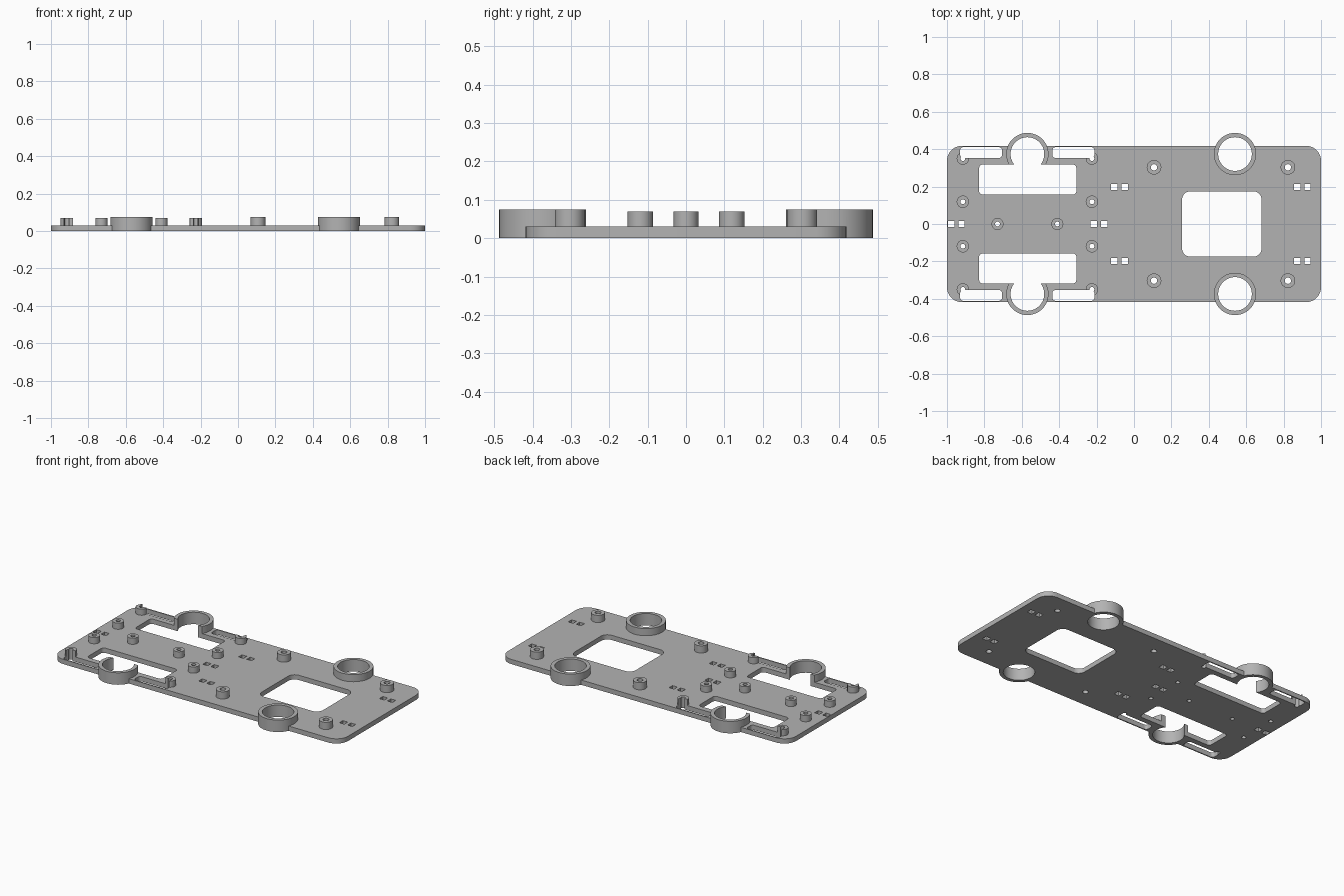
import bpy, bmesh, math

cube = bpy.data.objects.get("Cube")
if cube:
    bpy.data.objects.remove(cube, do_unlink=True)

PLATE_TOP, RING_TOP = 0.03, 0.075
RING_Y, RING_R, BORE_R = 0.374, 0.113, 0.09

grey = bpy.data.materials.new("plain grey")
grey.use_nodes = True
grey.diffuse_color = (0.45, 0.45, 0.45, 1)
grey.node_tree.nodes["Principled BSDF"].inputs["Base Color"].default_value = (0.45, 0.45, 0.45, 1)


def prism(name, outline, z0, z1):
    """Extrude a closed outline between two heights."""
    mesh = bpy.data.meshes.new(name)
    bm = bmesh.new()
    face = bm.faces.new([bm.verts.new((x, y, z0)) for x, y in outline])
    top = bmesh.ops.extrude_face_region(bm, geom=[face])["geom"]
    bmesh.ops.translate(bm, vec=(0, 0, z1 - z0),
                        verts=[v for v in top if isinstance(v, bmesh.types.BMVert)])
    bmesh.ops.recalc_face_normals(bm, faces=bm.faces)
    bm.to_mesh(mesh)
    bm.free()
    mesh.materials.append(grey)
    ob = bpy.data.objects.new(name, mesh)
    bpy.context.collection.objects.link(ob)
    return ob


def circle(x, y, r, n=48):
    return [(x + r * math.cos(math.tau * i / n), y + r * math.sin(math.tau * i / n))
            for i in range(n)]


def rounded(x0, x1, y0, y1, r, n=8):
    corners = [(x1 - r, y1 - r), (x0 + r, y1 - r), (x0 + r, y0 + r), (x1 - r, y0 + r)]
    pts = []
    for k, (cx, cy) in enumerate(corners):
        for i in range(n + 1):
            a = math.pi / 2 * (k + i / n)
            pts.append((cx + r * math.cos(a), cy + r * math.sin(a)))
    return pts


solids, cutters = [], []


def add(name, outline, z0, z1):
    solids.append(prism(name, outline, z0, z1))


def cut(name, outline):
    ob = prism(name, outline, -0.1, 0.2)
    ob.hide_render = True
    cutters.append(ob)


def boss(x, y, r, hole, top):
    add("standoff", circle(x, y, r, 32), 0.01, top)
    cut("standoff_hole", circle(x, y, hole, 20))


# Base plate and its large window
plate = prism("chassis_plate", rounded(-1, 1, -0.418, 0.418, 0.08), 0, PLATE_TOP)
cut("window", rounded(0.257, 0.682, -0.175, 0.175, 0.045))

# Centreline standoffs
for x in (-0.73, -0.41):
    boss(x, 0, 0.032, 0.013, 0.069)

for s in (-1, 1):
    # Collars around the round openings
    for x in (-0.57, 0.54):
        add("collar", circle(x, s * RING_Y, RING_R, 64), 0, RING_TOP)
        cut("collar_bore", circle(x, s * RING_Y, BORE_R, 64))
    # Long openings that break into the collars, and slim edge slots
    y0, y1 = sorted((s * 0.157, s * 0.318))
    cut("long_opening", rounded(-0.828, -0.308, y0, y1, 0.02))
    y0, y1 = sorted((s * 0.353, s * 0.411))
    for x0, x1 in ((-0.93, -0.705), (-0.437, -0.212)):
        cut("edge_slot", rounded(x0, x1, y0, y1, 0.018))
    # Standoffs
    for x in (0.107, 0.823):
        boss(x, s * 0.303, 0.039, 0.017, RING_TOP)
    for x in (-0.915, -0.225):
        boss(x, s * 0.119, 0.033, 0.013, 0.069)
        boss(x, s * 0.35, 0.033, 0.013, 0.069)

# Pairs of small square tie holes
h = 0.017
for x, y in ((-0.078, 0.198), (-0.078, -0.198), (0.9, 0.198), (0.9, -0.198),
             (-0.95, 0), (-0.188, 0)):
    for cx in (x - 0.028, x + 0.028):
        cut("tie_hole", [(cx - h, y - h), (cx + h, y - h), (cx + h, y + h), (cx - h, y + h)])

# Fuse the raised parts with the plate, then cut every opening
for helper in solids + cutters:
    mod = plate.modifiers.new(helper.name, "BOOLEAN")
    mod.operation = "UNION" if helper in solids else "DIFFERENCE"
    mod.solver = "EXACT"
    mod.object = helper
graph = bpy.context.evaluated_depsgraph_get()
fused = bpy.data.meshes.new_from_object(plate.evaluated_get(graph))
plate.modifiers.clear()
plate.data = fused
fused.name = "chassis_plate"
for helper in solids + cutters:
    bpy.data.objects.remove(helper, do_unlink=True)

# Smooth round walls, crisp edges
bpy.ops.object.select_all(action="DESELECT")
plate.select_set(True)
bpy.context.view_layer.objects.active = plate
bpy.ops.object.shade_smooth_by_angle(angle=math.radians(30))
